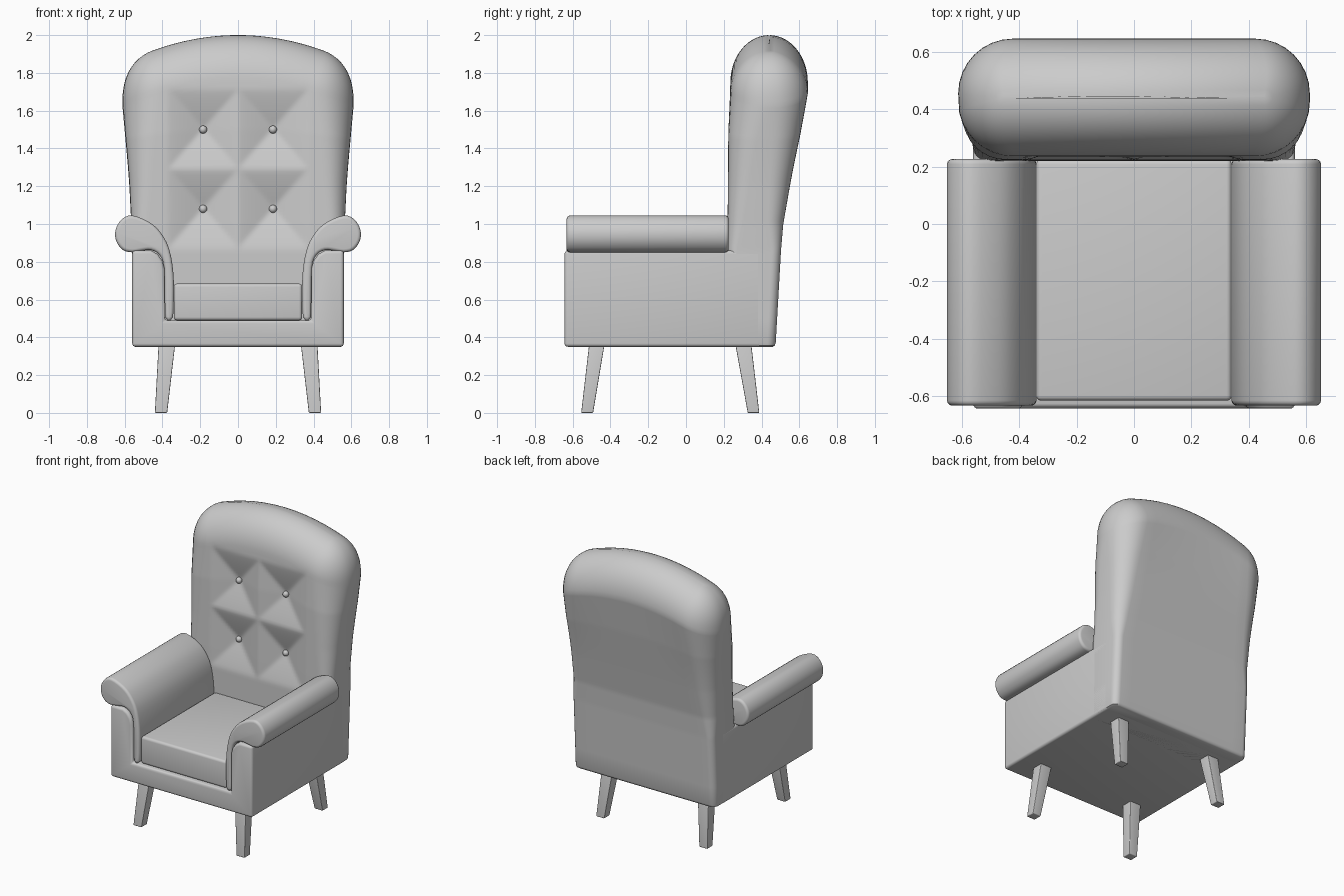
import bpy, bmesh, math
from mathutils import Vector

if "Cube" in bpy.data.objects:
    bpy.data.objects.remove(bpy.data.objects["Cube"])


def finish(name, bm, bevel=0.0, mirror=False, smooth=True):
    bmesh.ops.recalc_face_normals(bm, faces=bm.faces)
    if bevel:
        edges = [e for e in bm.edges if e.calc_face_angle(0) > math.radians(40)]
        bmesh.ops.bevel(bm, geom=edges, offset=bevel, segments=4, profile=0.5,
                        affect='EDGES', clamp_overlap=False)
    me = bpy.data.meshes.new(name)
    bm.to_mesh(me)
    bm.free()
    ob = bpy.data.objects.new(name, me)
    bpy.context.collection.objects.link(ob)
    if mirror:
        ob.modifiers.new("Mirror", 'MIRROR')
    if smooth:
        bpy.ops.object.select_all(action='DESELECT')
        ob.select_set(True)
        bpy.context.view_layer.objects.active = ob
        bpy.ops.object.shade_smooth_by_angle(angle=math.radians(40))
    return ob


def extrude_xz(pts, y0, y1):
    bm = bmesh.new()
    a = [bm.verts.new((x, y0, z)) for x, z in pts]
    b = [bm.verts.new((x, y1, z)) for x, z in pts]
    bm.faces.new(a)
    bm.faces.new(b)
    for i in range(len(pts)):
        j = (i + 1) % len(pts)
        bm.faces.new((a[i], a[j], b[j], b[i]))
    return bm


def round_loop(pts, n=3):
    # closed Catmull-Rom curve through the points
    p = [Vector(q) for q in pts]
    out = []
    for i in range(len(p)):
        a, b, c, d = (p[(i + k) % len(p)] for k in (-1, 0, 1, 2))
        for s in range(n):
            t = s / n
            out.append(0.5 * (2 * b + (c - a) * t + (2 * a - 5 * b + 4 * c - d) * t * t
                              + (3 * b - a - 3 * c + d) * t ** 3))
    return out


def loft(rings):
    bm = bmesh.new()
    vs = [[bm.verts.new(p) for p in r] for r in rings]
    for a, b in zip(vs, vs[1:]):
        for i in range(len(a)):
            j = (i + 1) % len(a)
            bm.faces.new((a[i], a[j], b[j], b[i]))
    bm.faces.new(vs[0])
    bm.faces.new(vs[-1])
    return bm


# Base: U-shaped frame under the arms and cushion
half = [(.56, .35), (.56, .86), (.46, .86), (.425, .84), (.40, .805), (.388, .76), (.388, .49)]
finish("base_frame", extrude_xz(half + [(-x, z) for x, z in reversed(half)], -.643, .40), .018)

# Rolled arms
arm = [(.365, .49), (.345, .505), (.34, .6), (.342, .74), (.365, .87), (.41, .955), (.47, 1.01),
       (.56, 1.045), (.615, 1.025), (.648, .97), (.645, .91), (.61, .863), (.56, .85),
       (.51, .858), (.46, .862), (.415, .835), (.392, .77), (.388, .6), (.385, .505)]
finish("arm", extrude_xz(round_loop(arm), -.632, .226), .018, mirror=True)

# Seat cushion
bm = bmesh.new()
bmesh.ops.create_cube(bm, size=1)
for v in bm.verts:
    v.co = (v.co.x * .68, v.co.y * .84 - .195, v.co.z * .195 + .587)
finish("seat_cushion", bm, .018)

# Backrest: lofted rings with a domed, arched top and pyramid-shaped tufts
KEYS = [(.35, .545, .235, .46, .04), (.357, .556, .225, .47, .04), (.37, .56, .22, .475, .045),
        (.86, .56, .22, .503, .05), (1.0, .565, .22, .515, .08), (1.2, .575, .222, .55, .11),
        (1.5, .596, .224, .605, .15), (1.75, .612, .235, .645, .19)]
BUTTONS = [(x, z) for x in (-.185, .185) for z in (1.08, 1.5)]
DEPTH = .065


def section(z):
    for a, b in zip(KEYS, KEYS[1:]):
        if z <= b[0] + 1e-6:
            t = (z - a[0]) / (b[0] - a[0])
            return [a[k] + (b[k] - a[k]) * t for k in range(1, 5)]


def back_ring(z, hx, yf, yb, r):
    pts = []
    for i in range(61):
        pts.append(((i / 30 - 1) * (hx - r), yf, True))
    for cx, cy, a0 in ((hx - r, yf + r, -90), (hx - r, yb - r, 0),
                       (r - hx, yb - r, 90), (r - hx, yf + r, 180)):
        if a0 == 90:
            pts += [((1 - i / 6) * (hx - r), yb, False) for i in range(1, 12)]
        for k in range(0 if a0 in (0, 90) else 1, 9 if a0 != 180 else 8):
            if a0 == 0 and k == 0 and yb - yf - 2 * r < 1e-4:
                cy += 1e-4
            a = math.radians(a0 + k * 11.25)
            pts.append((cx + r * math.cos(a), cy + r * math.sin(a), False))
    w = min(max((z - 1.2) / .75, 0), 1)
    w = w * w * (3 - 2 * w)
    ring = []
    for x, y, front in pts:
        zz = z - .40 * x * x * w
        if front:
            m = min(max(abs(x - bx) / .19, abs(zz - bz) / .215) for bx, bz in BUTTONS)
            y += DEPTH * max(0, 1 - m) ** 1.2
        ring.append((x, y, zz))
    return ring


levels = [.35, .357, .37, .5, .65, .78] + [.84 + i * .0175 for i in range(53)]
rings = [back_ring(z, *section(z)) for z in levels if z <= 1.75]
for k in range(1, 15):
    a = math.radians(k * 89 / 14)
    hy = .205 * math.cos(a)
    rings.append(back_ring(1.75 + .25 * math.sin(a), .612 - .16 * (1 - math.cos(a)) ** 1.5,
                           .44 - hy, .44 + hy, min(.19, hy * .93)))
finish("backrest", loft(rings))

# Tuft buttons
for bx, bz in BUTTONS:
    bm = bmesh.new()
    bmesh.ops.create_uvsphere(bm, u_segments=16, v_segments=10, radius=.021)
    bmesh.ops.translate(bm, verts=bm.verts, vec=(bx, .223 + DEPTH - .012, bz))
    finish("tuft_button", bm)

# Tapered, splayed legs
for name, low, high in (("front_leg", (-.555, -.492), (-.512, -.43)),
                        ("rear_leg", (.327, .388), (.26, .345))):
    rings = [[(x0, y[0], z), (x1, y[0], z), (x1, y[1], z), (x0, y[1], z)]
             for x0, x1, y, z in ((.375, .44, low, 0), (.332, .42, high, .37))]
    finish(name, loft(rings), .005, mirror=True)
